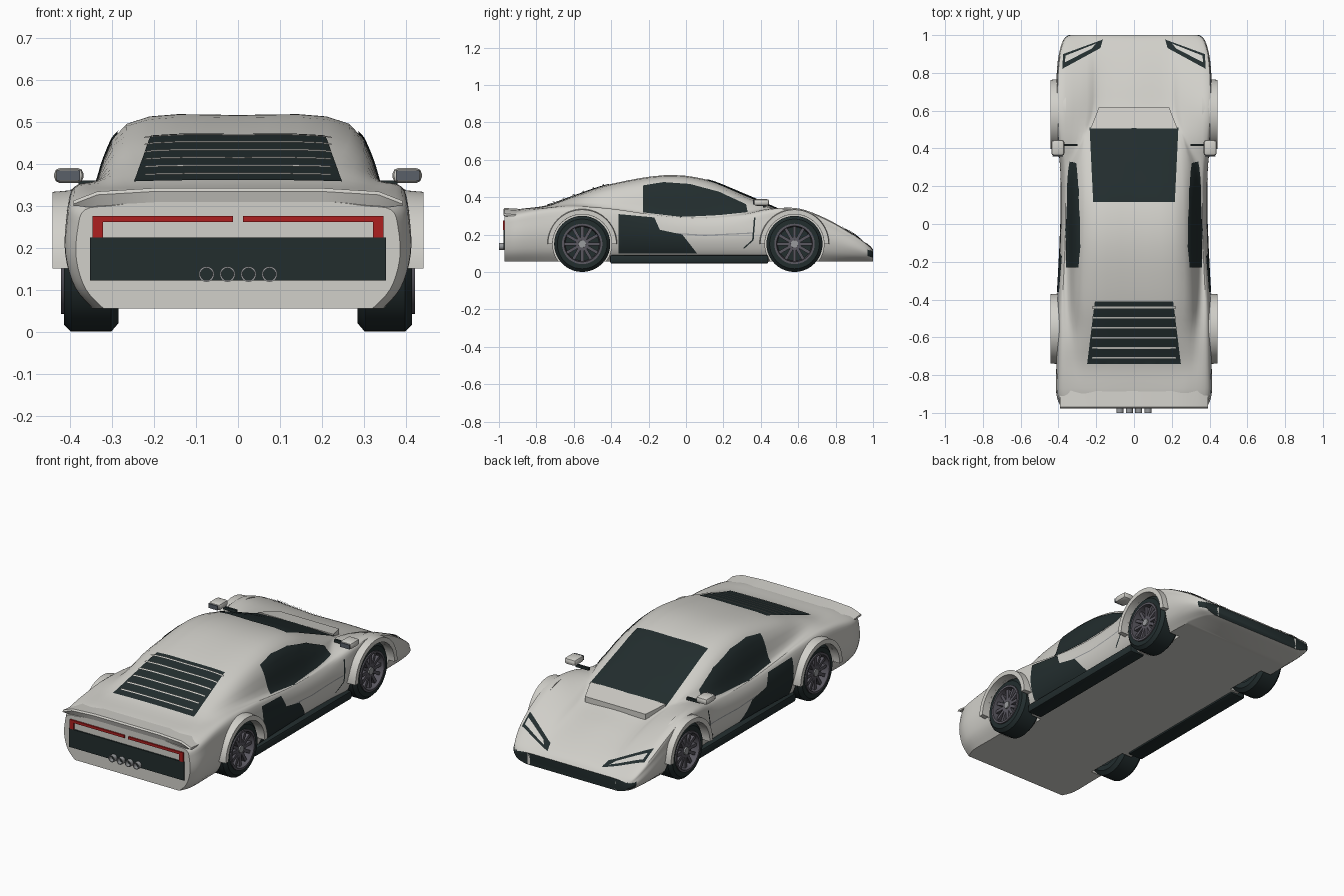
import bpy, bmesh
from math import pi, cos, sin, radians
from mathutils import Matrix, Vector
from mathutils.bvhtree import BVHTree

if "Cube" in bpy.data.objects:
    bpy.data.objects.remove(bpy.data.objects["Cube"])


def material(name, *rgb):
    mat = bpy.data.materials.new(name)
    mat.use_nodes = True
    mat.diffuse_color = (*rgb, 1)
    for node in mat.node_tree.nodes:
        if node.type == 'BSDF_PRINCIPLED':
            node.inputs["Base Color"].default_value = (*rgb, 1)
    return mat


PAINT = material("pale grey paint", .64, .63, .59)
DARK = material("dark trim", .016, .026, .027)
RED = material("red lamp", .42, .014, .014)
ALLOY = material("grey alloy", .1, .095, .115)
STEEL = material("light steel", .32, .33, .34)
GLASS = material("mirror glass", .1, .115, .14)


def finish(bm, name, *mats, angle=35, fix=True):
    if fix:
        bmesh.ops.recalc_face_normals(bm, faces=bm.faces)
    mesh = bpy.data.meshes.new(name)
    bm.to_mesh(mesh)
    bm.free()
    for mat in mats:
        mesh.materials.append(mat)
    obj = bpy.data.objects.new(name, mesh)
    bpy.context.collection.objects.link(obj)
    smooth(obj, angle)
    return obj


def smooth(obj, angle):
    bpy.ops.object.select_all(action='DESELECT')
    obj.select_set(True)
    bpy.context.view_layer.objects.active = obj
    bpy.ops.object.shade_smooth_by_angle(angle=radians(angle))


def spline(pts, n):
    """Smooth curve through points of any dimension."""
    out = []
    for i in range(len(pts) - 1):
        quad = [pts[min(max(i + k, 0), len(pts) - 1)] for k in (-1, 0, 1, 2)]
        for k in range(n):
            t = k / n
            out.append(tuple(b + .5 * t * (c - a + t * (2*a - 5*b + 4*c - d + t * (3*b - a - 3*c + d)))
                             for a, b, c, d in zip(*quad)))
    return out + [tuple(pts[-1])]


def loft(bm, rings):
    """Skin closed rings and cap both ends."""
    rows = [[bm.verts.new(p) for p in ring] for ring in rings]
    n = len(rows[0])
    for a, b in zip(rows, rows[1:]):
        for i in range(n):
            bm.faces.new((a[i], a[(i + 1) % n], b[(i + 1) % n], b[i]))
    bm.faces.new(rows[0])
    bm.faces.new(rows[-1])


def box(name, xs, ys, zs, mat, bevel=0):
    bm = bmesh.new()
    lo, hi = Vector((xs[0], ys[0], zs[0])), Vector((xs[1], ys[1], zs[1]))
    bmesh.ops.create_cube(bm, matrix=Matrix.Translation((lo + hi) / 2) @ Matrix.Diagonal((*(hi - lo), 1)))
    if bevel:
        bmesh.ops.bevel(bm, geom=bm.edges[:], offset=bevel, segments=2, affect='EDGES', profile=.5)
    return finish(bm, name, mat)


def lathe(name, profile, matrix, mat, sweep=2 * pi, n=40):
    """Turn a closed (x, radius) profile about the x axis."""
    bm = bmesh.new()
    loft(bm, [[matrix @ Vector((x, r * cos(sweep * k / n), r * sin(sweep * k / n))) for x, r in profile]
              for k in range(n + 1)])
    if sweep > 6:
        bm.faces.ensure_lookup_table()
        bmesh.ops.delete(bm, geom=bm.faces[-2:], context='FACES_ONLY')
    bmesh.ops.remove_doubles(bm, verts=bm.verts, dist=.0001)
    return finish(bm, name, mat)


# Body: y, half width, shoulder z, cabin base x z, roof edge x z, centre z
stations = [
    (-.97, .385, .29, .3, .3, .2, .31, .31),
    (-.9, .41, .31, .3, .33, .2, .335, .335),
    (-.75, .41, .335, .32, .345, .24, .352, .355),
    (-.6, .41, .345, .335, .36, .24, .4, .405),
    (-.4, .405, .335, .345, .345, .265, .455, .47),
    (-.12, .39, .295, .345, .32, .265, .495, .515),
    (.1, .385, .285, .345, .31, .26, .475, .495),
    (.3, .39, .3, .335, .32, .25, .405, .42),
    (.45, .405, .335, .28, .335, .235, .345, .355),
    (.6, .41, .34, .25, .305, .19, .285, .29),
    (.75, .41, .285, .25, .262, .18, .24, .245),
    (.88, .4, .21, .25, .203, .18, .193, .195),
    (.97, .375, .145, .25, .145, .18, .147, .15),
    (1, .345, .115, .25, .12, .18, .12, .12)]
FLOOR = .055


def section(y, w, zs, xc, zc, xr, zr, zt):
    rise = zs - FLOOR
    half = [(w - .065, FLOOR), (w - .022, FLOOR + .2 * rise), (w, FLOOR + .5 * rise),
            (w - .003, FLOOR + .8 * rise), (w - .02, zs), (xc, zc), (xr, zr)]
    full = half + [(0, zt)] + [(-x, z) for x, z in reversed(half)]
    return [(x, y, z) for x, z in spline(full, 4)]


bm = bmesh.new()
loft(bm, [section(*s) for s in spline(stations, 4)])
bmesh.ops.recalc_face_normals(bm, faces=bm.faces)
for f in bm.faces:
    c = f.calc_center_median()
    # dark bumper band around the nose
    f.material_index = int(c.y > .965 and c.z < .115 and f.normal.z > -.6)
surface = BVHTree.FromBMesh(bm)
body = finish(bm, "body", PAINT, DARK)

# Wheel wells
AXLES = {"front": .58, "rear": -.555}
WHEELS = [(end, y, side, s) for end, y in AXLES.items() for side, s in (("left", 1), ("right", -1))]
for end, y, side, s in WHEELS:
    place = Matrix.Translation((0, y, .15)) @ Matrix.Diagonal((s, 1, 1, 1))
    cutter = lathe("well_cutter", [(.28, 0), (.28, .158), (.6, .158), (.6, 0)], place, PAINT)
    cutter.hide_render = True
    mod = body.modifiers.new("well", 'BOOLEAN')
    mod.operation, mod.solver, mod.object = 'DIFFERENCE', 'EXACT', cutter
    bpy.context.view_layer.objects.active = body
    bpy.ops.object.modifier_apply(modifier=mod.name)
    bpy.data.objects.remove(cutter)
smooth(body, 35)

# Wheels and arch flares
for end, y, side, s in WHEELS:
    tag = f"{end}_{side}"
    place = Matrix.Translation((0, y, .15)) @ Matrix.Diagonal((s, 1, 1, 1))
    lathe(tag + "_tyre", [(.285, .1), (.285, .13), (.302, .15), (.398, .15), (.415, .133), (.415, .1)], place, DARK)
    lathe(tag + "_wheel_disc", [(.3, 0), (.3, .102), (.376, .102), (.376, 0)], place, DARK)
    lathe(tag + "_rim", [(.37, .09), (.37, .108), (.422, .108), (.422, .096)], place, ALLOY)
    lathe(tag + "_hub", [(.37, 0), (.37, .022), (.412, .02), (.412, 0)], place, STEEL, n=12)
    bm = bmesh.new()
    for k in range(12):
        bmesh.ops.create_cube(bm, matrix=place @ Matrix.Rotation(k * pi / 6, 4, 'X')
                              @ Matrix.Translation((.395, 0, .055)) @ Matrix.Diagonal((.02, .017, .08, 1)))
    finish(bm, tag + "_spokes", ALLOY)
    lathe(tag + "_arch_flare", [(.36, .158), (.442, .158), (.442, .183), (.36, .19)], place, PAINT, sweep=pi)


def decal(name, pts, axis, mat, s=1, lift=.004):
    """Drape a flat outline on the body, seen along x (y, z points) or z (x, y points)."""
    ray = Vector((-s, 0, 0)) if axis == 'x' else Vector((0, 0, -1))
    bm = bmesh.new()
    bm.faces.new([bm.verts.new((s, a, b) if axis == 'x' else (s * a, b, 1)) for a, b in pts])
    for no in ((0, 1, 0), (0, 0, 1) if axis == 'x' else (1, 0, 0)):
        for k in range(-50, 51):
            bmesh.ops.bisect_plane(bm, geom=bm.verts[:] + bm.edges[:] + bm.faces[:],
                                   plane_co=Vector(no) * k * .02, plane_no=no)
    for v in bm.verts:
        hit, normal = surface.ray_cast(v.co, ray)[:2]
        if hit is None:
            hit, normal = surface.find_nearest(v.co)[:2]
        v.co = hit + normal * lift
    bm.normal_update()
    for f in bm.faces:
        if f.normal.dot(ray) > 0:
            f.normal_flip()
    return finish(bm, name, mat, fix=False)


def trapezoid(y0, w0, y1, w1):
    return [(-w0, y0), (w0, y0), (w1, y1), (-w1, y1)]


# Glass and louvres
decal("windscreen", trapezoid(.115, .215, .51, .235), 'z', DARK)
decal("rear_louvre_panel", trapezoid(-.74, .248, -.41, .207), 'z', DARK)
for k in range(6):
    y = -.71 + k * .053
    decal(f"louvre_slat_{k + 1}", trapezoid(y, .222, y + .01, .22), 'z', PAINT, lift=.01)

window = [(-.23, .46), (-.12, .478), (.02, .468), (.18, .425), (.32, .36),
          (.33, .317), (.18, .302), (-.03, .292), (-.23, .315)]
intake = [(-.36, .308), (-.17, .29), (-.14, .225), (-.02, .2), (.06, .1), (-.36, .1)]
seam = [(.372, .29), (.362, .17), (.31, .125), (.306, .13), (.354, .172), (.364, .29)]
crease = [(-.12, .207), (.1, .193), (.355, .205), (.355, .211), (.1, .199), (-.12, .213)]
lamp = [(.165, .975), (.375, .898), (.38, .82), (.178, .93)]
lamp_lens = [(.2, .952), (.362, .888), (.366, .852), (.225, .925)]
for side, s in (("left", 1), ("right", -1)):
    decal(side + "_window", window, 'x', DARK, s)
    decal(side + "_intake", intake, 'x', DARK, s)
    decal(side + "_door_seam", seam, 'x', DARK, s)
    decal(side + "_door_crease", crease, 'x', STEEL, s, .002)
    decal(side + "_headlamp", lamp, 'z', DARK, s, .003)
    decal(side + "_headlamp_lens", lamp_lens, 'z', PAINT, s, .007)

    def span(a, b):
        return sorted((s * a, s * b))
    # Sills, mirrors, tail lamps and nose dividers
    box(side + "_sill", span(.3, .39), (-.405, .44), (.045, .09), DARK, .008)
    box(side + "_mirror", span(.368, .438), (.362, .445), (.354, .39), PAINT, .014)
    box(side + "_mirror_glass", span(.376, .432), (.357, .363), (.36, .384), GLASS)
    box(side + "_mirror_stalk", span(.3, .38), (.412, .424), (.345, .36), DARK)
    box(side + "_tail_strip", span(.012, .347), (-.978, -.968), (.261, .275), RED)
    box(side + "_tail_corner", span(.322, .347), (-.978, -.968), (.224, .262), RED)
    box(side + "_nose_divider", span(.255, .272), (.99, 1), (.058, .117), PAINT)

# Tail panel and exhausts
box("tail_panel", (-.352, .352), (-.977, -.968), (.122, .224), DARK)
for k in range(4):
    place = Matrix.Translation((-.075 + .05 * k, -.97, .137)) @ Matrix.Rotation(-pi / 2, 4, 'Z')
    lathe(f"exhaust_{k + 1}", [(0, .0185), (.03, .0185), (.03, .0145), (0, .0145)], place, STEEL, n=20)

# Tail spoiler: x, lower z, upper z, leading edge y
blade = [(.392, .3, .312, -.89), (.335, .295, .334, -.84), (.2, .29, .342, -.83)]
blade += [(-x, lo, hi, y) for x, lo, hi, y in reversed(blade)]
bm = bmesh.new()
loft(bm, [[(x, -.965, lo), (x, -.977, hi - .008), (x, -.97, hi), (x, y, hi - .008), (x, y, lo)]
          for x, lo, hi, y in blade])
finish(bm, "tail_spoiler", PAINT)

# Cowl wedge ahead of the windscreen
bm = bmesh.new()
loft(bm, [[(-w, y, .26), (w, y, .26), (w, y, z), (-w, y, z)] for y, w, z in ((.505, .23, .334), (.62, .185, .309))])
finish(bm, "cowl_panel", PAINT)
